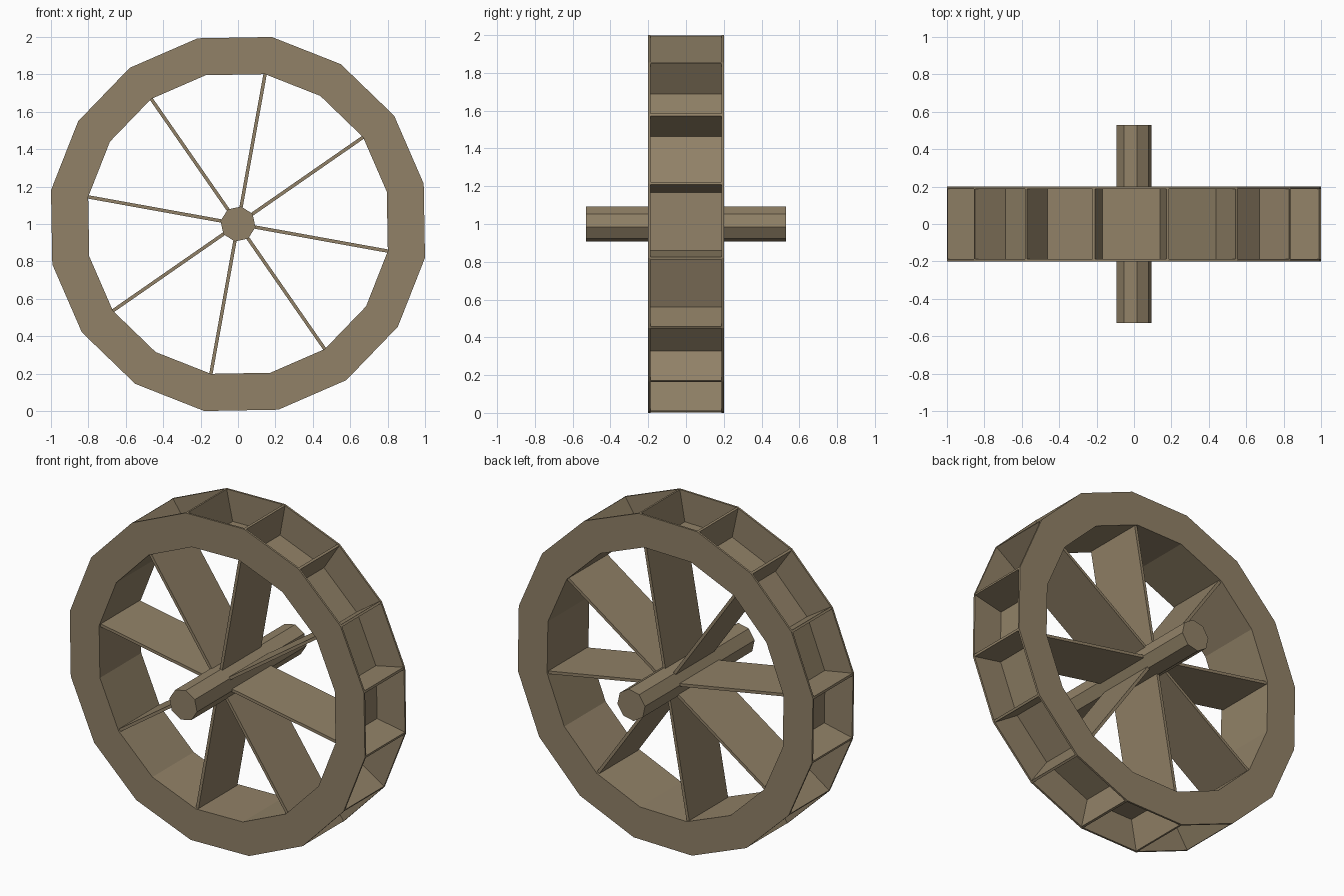
import bpy, bmesh, math

if "Cube" in bpy.data.objects:
    bpy.data.objects.remove(bpy.data.objects["Cube"])

ROT = math.radians(-10.25)   # wheel is turned so no corner points straight up
CZ = 1.0                     # hub height
R_OUT, R_IN, R_AXLE = 1.016, 0.814, 0.095
HALF, PLATE = 0.2, 0.012     # half width of the wheel, side plate thickness

wood = bpy.data.materials.new("weathered wood")
wood.diffuse_color = (0.285, 0.222, 0.136, 1)
wood.use_nodes = True
wood.node_tree.nodes["Principled BSDF"].inputs["Base Color"].default_value = wood.diffuse_color


def finish(name, bm):
    bmesh.ops.recalc_face_normals(bm, faces=bm.faces)
    me = bpy.data.meshes.new(name)
    bm.to_mesh(me)
    bm.free()
    me.materials.append(wood)
    ob = bpy.data.objects.new(name, me)
    bpy.context.collection.objects.link(ob)
    return ob


def loop(bm, r, y, n):
    return [bm.verts.new((r * math.cos(ROT + math.tau * i / n), y,
                          CZ + r * math.sin(ROT + math.tau * i / n))) for i in range(n)]


def ring(name, r0, r1, y0, y1, n=16):
    """Faceted ring with rectangular cross-section around the y axis."""
    bm = bmesh.new()
    loops = [loop(bm, r, y, n) for r, y in ((r0, y0), (r1, y0), (r1, y1), (r0, y1))]
    for k in range(4):
        a, b = loops[k], loops[(k + 1) % 4]
        for i in range(n):
            j = (i + 1) % n
            bm.faces.new((a[i], a[j], b[j], b[i]))
    return finish(name, bm)


def board(name, angle, r0, r1, half_y, thick):
    """Flat radial plank from radius r0 to r1."""
    bm = bmesh.new()
    bmesh.ops.create_cube(bm, size=1)
    c, s = math.cos(angle), math.sin(angle)
    for v in bm.verts:
        r = r0 + (v.co.x + 0.5) * (r1 - r0)
        t = v.co.z * thick
        v.co = (r * c - t * s, v.co.y * 2 * half_y, CZ + r * s + t * c)
    return finish(name, bm)


# Side plates and the drum floor between them
ring("front_rim_plate", R_IN, R_OUT, -HALF, -HALF + PLATE)
ring("back_rim_plate", R_IN, R_OUT, HALF - PLATE, HALF)
ring("bucket_floor", R_IN, R_IN + 0.01, -HALF + PLATE, HALF - PLATE)

# Bucket dividers at every rim corner
for i in range(16):
    board(f"bucket_divider_{i}", ROT + math.tau * i / 16, R_IN + 0.004, R_OUT - 0.002,
          HALF - PLATE, 0.014)

# Wide plank spokes at every second corner
for i in range(8):
    board(f"spoke_{i}", ROT + math.tau * i / 8, R_AXLE - 0.02, R_IN + 0.002,
          HALF - PLATE, 0.018)

# Octagonal axle
bm = bmesh.new()
a, b = loop(bm, R_AXLE, -0.53, 8), loop(bm, R_AXLE, 0.53, 8)
bm.faces.new(a)
bm.faces.new(b)
for i in range(8):
    j = (i + 1) % 8
    bm.faces.new((a[i], a[j], b[j], b[i]))
finish("axle", bm)
